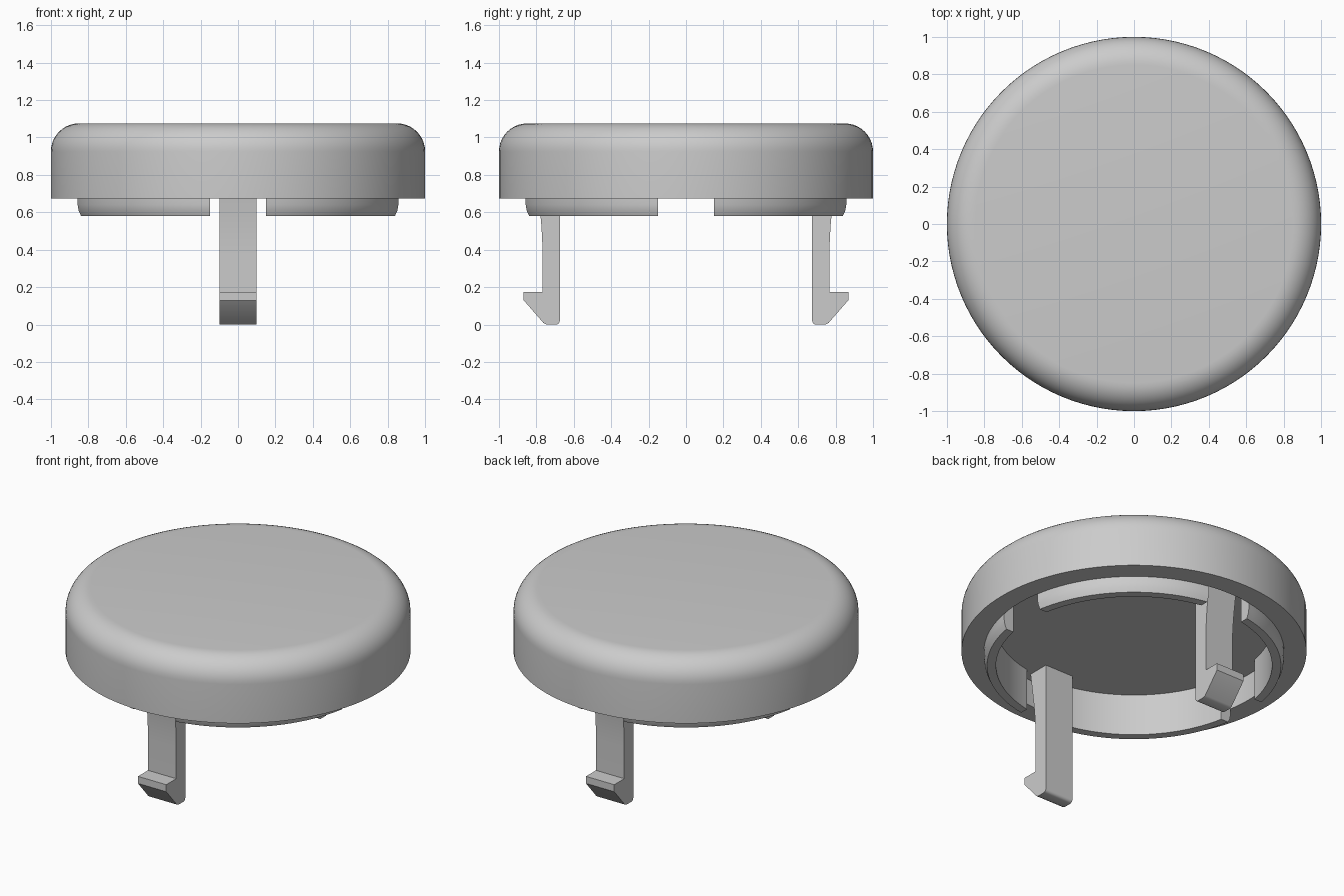
import bpy, bmesh, math

cube = bpy.data.objects.get("Cube")
if cube:
    bpy.data.objects.remove(cube)

grey = bpy.data.materials.new("light grey plastic")
grey.use_nodes = True
grey.diffuse_color = (0.6, 0.6, 0.6, 1)
grey.node_tree.nodes["Principled BSDF"].inputs["Base Color"].default_value = (0.6, 0.6, 0.6, 1)

BASE, FLOOR, TOP = 0.675, 0.845, 1.075
GAP = 0.15    # half width of the gaps in the rim


def finish(name, bm):
    bmesh.ops.remove_doubles(bm, verts=bm.verts, dist=1e-5)
    bmesh.ops.recalc_face_normals(bm, faces=bm.faces)
    mesh = bpy.data.meshes.new(name)
    bm.to_mesh(mesh)
    bm.free()
    mesh.materials.append(grey)
    obj = bpy.data.objects.new(name, mesh)
    bpy.context.collection.objects.link(obj)
    bpy.ops.object.select_all(action='DESELECT')
    obj.select_set(True)
    bpy.context.view_layer.objects.active = obj
    bpy.ops.object.shade_smooth_by_angle(angle=math.radians(30))
    return obj


def arc(cx, cz, r, start, end, steps):
    angles = [math.radians(start + (end - start) * i / steps) for i in range(steps + 1)]
    return [(cx + r * math.cos(a), cz + r * math.sin(a)) for a in angles]


# Cap: rounded disc, hollow underneath
bm = bmesh.new()
profile = [(0, FLOOR), (0.87, FLOOR), (0.87, BASE), (1, BASE)]
profile += arc(0.85, TOP - 0.15, 0.15, 0, 90, 10) + [(0, TOP)]
verts = [bm.verts.new((r, 0, z)) for r, z in profile]
edges = [bm.edges.new(pair) for pair in zip(verts, verts[1:])]
bmesh.ops.spin(bm, geom=verts + edges, cent=(0, 0, 0), axis=(0, 0, 1),
               angle=math.tau, steps=112)
finish("cap", bm)

# Inner rim: four arcs separated by parallel-sided gaps
section = [(0.8, 0.58), (0.852, 0.58), (0.865, 0.61), (0.87, 0.64),
           (0.87, BASE + 0.005), (0.88, BASE + 0.01), (0.88, FLOOR + 0.01), (0.8, FLOOR + 0.01)]
STEPS = 24
for quarter, name in enumerate(["back_left", "back_right", "front_right", "front_left"]):
    bm = bmesh.new()
    loops = []
    for i in range(STEPS + 1):
        loop = []
        for r, z in section:
            inset = math.asin(GAP / r)
            a = quarter * math.pi / 2 + inset + (math.pi / 2 - 2 * inset) * i / STEPS
            loop.append(bm.verts.new((r * math.cos(a), r * math.sin(a), z)))
        loops.append(loop)
    for one, two in zip(loops, loops[1:]):
        for j in range(len(section)):
            k = (j + 1) % len(section)
            bm.faces.new((one[j], one[k], two[k], two[j]))
    bm.faces.new(loops[0])
    bm.faces.new(loops[-1])
    finish("rim_" + name, bm)

# Snap legs: hooked side profile extruded across x
leg = [(0.675, FLOOR + 0.01)] + arc(0.695, 0.02, 0.02, 180, 270, 4)
leg += [(0.745, 0), (0.762, 0.008), (0.868, 0.13), (0.868, 0.175), (0.767, 0.175),
        (0.767, 0.38), (0.769, 0.46), (0.774, 0.54), (0.782, 0.62), (0.8, 0.75), (0.815, FLOOR + 0.01)]
for side, name in ((-1, "front_leg"), (1, "back_leg")):
    bm = bmesh.new()
    face = bm.faces.new([bm.verts.new((-0.1, side * y, z)) for y, z in leg])
    new = bmesh.ops.extrude_face_region(bm, geom=[face])["geom"]
    bmesh.ops.translate(bm, vec=(0.2, 0, 0),
                        verts=[v for v in new if isinstance(v, bmesh.types.BMVert)])
    finish(name, bm)
